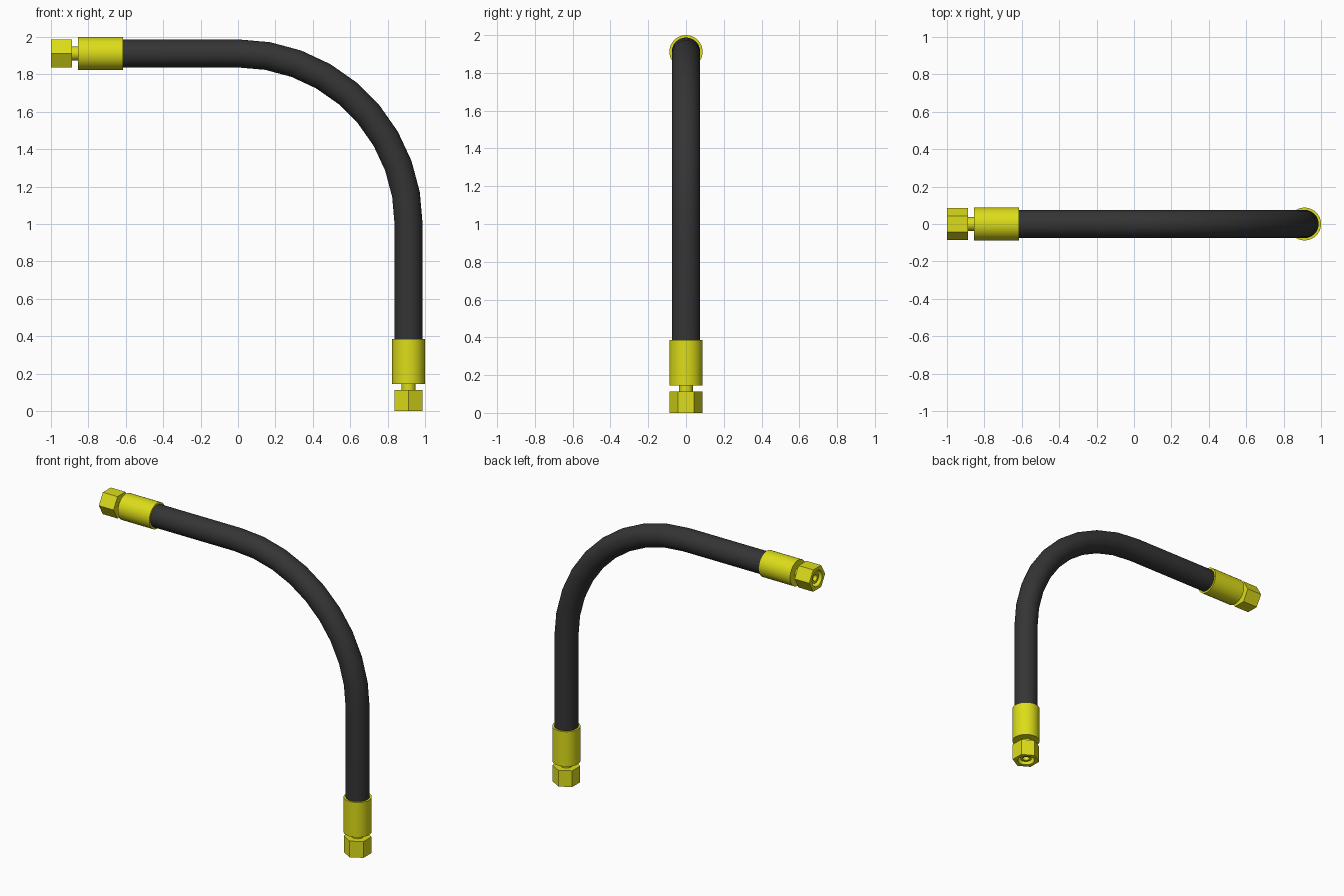
import bpy, bmesh, math
from mathutils import Vector, Matrix

if "Cube" in bpy.data.objects:
    bpy.data.objects.remove(bpy.data.objects["Cube"])

AXIS = 0.912      # offset of the vertical leg and radius of the bend
TOP = 1.912       # height of the horizontal leg


def material(name, color):
    m = bpy.data.materials.new(name)
    m.diffuse_color = color
    m.use_nodes = True
    m.node_tree.nodes["Principled BSDF"].inputs["Base Color"].default_value = m.diffuse_color
    return m


RUBBER = material("black_rubber", (0.035, 0.035, 0.035, 1))
BRASS = material("yellow_metal", (0.72, 0.72, 0.01, 1))


def loft(name, rings, mat, loop=False, smooth=True):
    """Skin a list of point rings; cap the ends unless they loop."""
    bm = bmesh.new()
    vs = [[bm.verts.new(p) for p in r] for r in rings]
    pairs = list(zip(vs, vs[1:])) + ([(vs[-1], vs[0])] if loop else [])
    n = len(rings[0])
    for a, b in pairs:
        for i in range(n):
            j = (i + 1) % n
            bm.faces.new((a[i], a[j], b[j], b[i]))
    if not loop:
        bm.faces.new(vs[0][::-1])
        bm.faces.new(vs[-1])
    bmesh.ops.recalc_face_normals(bm, faces=bm.faces)
    me = bpy.data.meshes.new(name)
    bm.to_mesh(me)
    bm.free()
    ob = bpy.data.objects.new(name, me)
    bpy.context.collection.objects.link(ob)
    me.materials.append(mat)
    if smooth:
        bpy.ops.object.select_all(action='DESELECT')
        ob.select_set(True)
        bpy.context.view_layer.objects.active = ob
        bpy.ops.object.shade_smooth_by_angle(angle=math.radians(35))
    return ob


def circle(center, u, v, r, n=32, start=0.0):
    return [center + r * (u * math.cos(start + k * math.tau / n) + v * math.sin(start + k * math.tau / n))
            for k in range(n)]


def lathe(name, profile, mat, n=32, start=0.0, loop=False, smooth=True):
    X, Y = Vector((1, 0, 0)), Vector((0, 1, 0))
    return loft(name, [circle(Vector((0, 0, z)), X, Y, r, n, start) for r, z in profile],
                mat, loop, smooth)


# hose: straight run, quarter bend in 10 degree steps, straight drop
rings = []
stations = [(Vector((-0.84, 0, TOP)), 0)]
for k in range(10):
    a = math.radians(10 * k)
    stations.append((Vector((AXIS * math.sin(a), 0, TOP - AXIS + AXIS * math.cos(a))), a))
stations.append((Vector((AXIS, 0, 0.16)), math.pi / 2))
for p, a in stations:
    rings.append(circle(p, Vector((0, 1, 0)), Vector((math.sin(a), 0, math.cos(a))), 0.075))
loft("hose", rings, RUBBER)


# end fitting: crimped ferrule, neck tube and hollow hex nut, built upward from the nut face
def fitting(prefix, matrix):
    ferrule = lathe(prefix + "_ferrule", [(0.03, 0.145), (0.088, 0.145), (0.088, 0.385), (0.07, 0.385)], BRASS)
    neck = lathe(prefix + "_neck", [(0.022, 0.14), (0.022, 0.015), (0.037, 0.015), (0.037, 0.15)], BRASS)
    nut = lathe(prefix + "_nut", [(0.0868, 0.0), (0.0868, 0.112)], BRASS, 6, math.pi / 2, smooth=False)
    cutter = lathe(prefix + "_nut_cutter", [(0.054, -0.05), (0.054, 0.09)], BRASS)
    cutter.hide_render = True
    cutter.hide_set(True)
    mod = nut.modifiers.new("bore", 'BOOLEAN')
    mod.object = cutter
    mod.operation = 'DIFFERENCE'
    mod.solver = 'EXACT'
    for ob in (ferrule, neck, nut, cutter):
        ob.matrix_world = matrix


fitting("lower", Matrix.Translation((AXIS, 0, 0)))
fitting("upper", Matrix.Translation((-1, 0, TOP)) @ Matrix.Rotation(math.pi / 2, 4, 'Y'))
